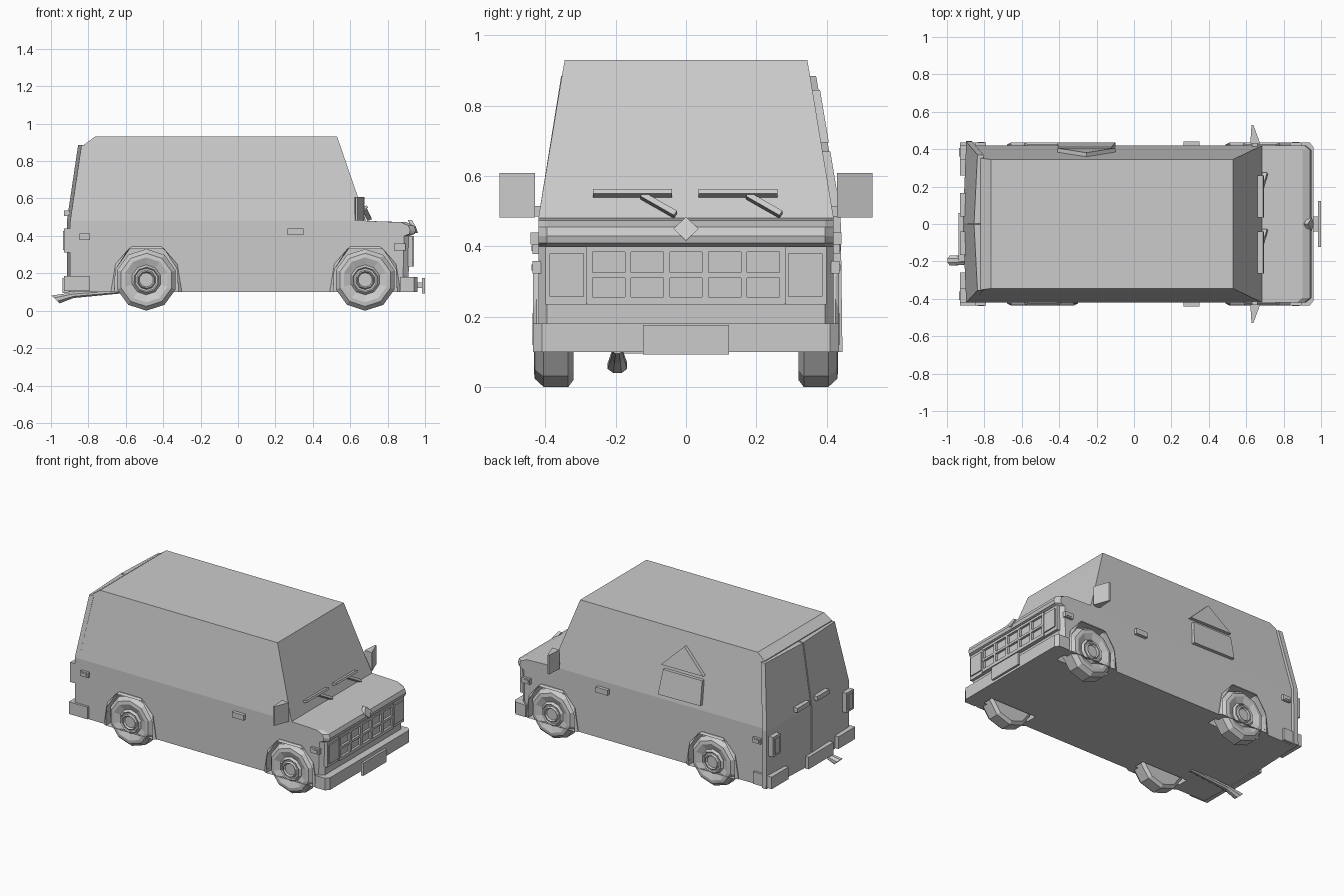
import bpy, bmesh, math
from mathutils import Vector

if "Cube" in bpy.data.objects:
    bpy.data.objects.remove(bpy.data.objects["Cube"])

grey = bpy.data.materials.new("plain_grey")
grey.use_nodes = True
COLOUR = (0.6, 0.6, 0.6, 1)
grey.diffuse_color = COLOUR
grey.node_tree.nodes["Principled BSDF"].inputs["Base Color"].default_value = COLOUR


def loft(name, rings, caps=True):
    """Skin a list of equal-length point rings."""
    bm = bmesh.new()
    loops = [[bm.verts.new(p) for p in ring] for ring in rings]
    for a, b in zip(loops, loops[1:]):
        n = len(a)
        for i in range(n):
            j = (i + 1) % n
            bm.faces.new((a[i], a[j], b[j], b[i]))
    if caps:
        bm.faces.new(loops[0][::-1])
        bm.faces.new(loops[-1])
    bmesh.ops.recalc_face_normals(bm, faces=bm.faces)
    mesh = bpy.data.meshes.new(name)
    bm.to_mesh(mesh)
    bm.free()
    mesh.materials.append(grey)
    ob = bpy.data.objects.new(name, mesh)
    bpy.context.collection.objects.link(ob)
    return ob


def box(name, x, y, z):
    return loft(name, [[(x[0], y[0], h), (x[1], y[0], h), (x[1], y[1], h), (x[0], y[1], h)] for h in z])


def section(x0, x1, y0, y1, z):
    return [(x0, y0, z), (x1, y0, z), (x1, y1, z), (x0, y1, z)]


def side_plate(name, points, y0, y1):
    """Extrude an x-z outline along y."""
    return loft(name, [[(x, y, z) for x, z in points] for y in (y0, y1)])


def bar(name, a, b, width, depth):
    """Flat bar between two points lying near the windscreen."""
    a, b = Vector(a), Vector(b)
    out = Vector((0.93, 0, 0.36))
    across = (b - a).cross(out).normalized() * width / 2
    lift = out * depth
    return loft(name, [[p - across, p + across, p + across + lift, p - across + lift] for p in (a, b)])


# Lower body with rounded bonnet
profile = [(-.89, .1), (.91, .1), (.918, .4), (.945, .41), (.95, .43), (.94, .455), (.9, .473), (.685, .48), (-.89, .48)]
body = loft("lower_body", [[(x - inset if x > .8 else x, y, z) for x, z in profile]
                           for y, inset in ((-.42, .03), (-.395, 0), (.395, 0), (.42, .03))])

# Tapered cabin
loft("cabin", [section(-.89, .685, -.42, .42, .48),
               section(-.82, .544, -.352, .352, .89),
               section(-.765, .53, -.345, .345, .93)])

# Wheel wells, arches and wheels
inner = [(-.17, .09), (-.165, .22), (-.095, .33), (.095, .33), (.165, .22), (.17, .09)]
outer = [(-.19, .1), (-.165, .25), (-.08, .342), (.08, .342), (.165, .25), (.19, .1)]
tyre = [(.0, .425), (.038, .425), (.045, .436), (.052, .425), (.062, .425), (.068, .432), (.08, .418),
        (.12, .433), (.142, .43), (.165, .405), (.165, .335), (.145, .32), (.0, .32)]
for end, cx in (("front", .68), ("rear", -.49)):
    for side, s in (("left", 1), ("right", -1)):
        cutter = side_plate("well_cutter", [(cx + x, z) for x, z in inner], s * .3, s * .5)
        cutter.hide_render = True
        mod = body.modifiers.new("well", 'BOOLEAN')
        mod.operation, mod.object, mod.solver = 'DIFFERENCE', cutter, 'EXACT'
        bpy.context.view_layer.objects.active = body
        bpy.ops.object.modifier_apply(modifier=mod.name)
        bpy.data.objects.remove(cutter)
        arch = [[(cx + x, s * y, max(z, .1)) for x, z in pts]
                for pts, y in ((outer, .415), (outer, .425), (inner, .435), (inner, .37), (outer, .415))]
        loft(f"{end}_{side}_arch", arch, caps=False)
        n = 10
        rings = [[(cx + max(r, .001) * math.cos(i * math.tau / n + .31), s * y,
                   .165 + max(r, .001) * math.sin(i * math.tau / n + .31)) for i in range(n)] for r, y in tyre]
        loft(f"{end}_{side}_wheel", rings)

# Rear doors
for side, y0, low, top in (("left", .004, .445, .37), ("right", -.004, -.42, -.355)):
    rings = []
    for z, x, y in ((.1, -.915, low), (.48, -.915, low - .005 if low > 0 else low), (.885, -.855, top)):
        rings.append([(x, y0, z), (x + .018, y, z), (x + .05, y, z), (x + .05, y0, z)])
    loft(f"rear_{side}_door", rings)

# Mirrored side fittings
for side, s in (("left", 1), ("right", -1)):
    ys = sorted((s * .41, s * .442))
    box(f"{side}_door_handle", (.265, .35), ys, (.405, .44))
    for end, xs, zs in (("front", (.835, .895), (.322, .358)), ("rear", (-.847, -.79), (.378, .412))):
        box(f"{end}_{side}_marker_lamp", xs, sorted((s * .41, s * .436)), zs)
        box(f"{end}_{side}_marker_lens", (xs[0] + .01, xs[1] - .01), sorted((s * .43, s * .439)),
            (zs[0] + .009, zs[1] - .009))
    loft(f"{side}_mirror", [[(.622, s * .43, z), (.675, s * .43, z), (.638, s * .53, z), (.628, s * .53, z)]
                            for z in (.482, .608)])
    box(f"{side}_mirror_arm", (.63, .66), sorted((s * .4, s * .44)), (.485, .515))
    box(f"{side}_tail_lamp", (-.93, -.89), sorted((s * .345, s * .42)), (.31, .44))
    box(f"{side}_tail_lens", (-.936, -.92), sorted((s * .36, s * .405)), (.325, .425))
    box(f"rear_{side}_handle", (-.93, -.89), sorted((s * .04, s * .165)), (.505, .535))
    # Rear bumper corners
    box(f"rear_{side}_bumper", (-.93, -.9), sorted((s * .26, s * .435)), (.105, .185))
    box(f"rear_{side}_bumper_end", (-.91, -.795), sorted((s * .4, s * .435)), (.105, .185))

box("rear_plate", (-.937, -.9), (-.2, .06), (.095, .175))

# Left side window: lower pane and triangular upper pane following the wall
for name, pts in (("left_lower_pane", [(-.41, .515), (-.1, .51), (-.12, .67), (-.405, .67)]),
                  ("left_upper_pane", [(-.41, .698), (-.1, .695), (-.255, .845)])):
    loft(name, [[(x, .42 - .166 * (z - .48) + d, z) for x, z in pts] for d in (-.01, .022)])

# Front bumper and plate
loft("front_bumper", [[(.865, -.435, z), (.94, -.435, z), (.96, -.41, z), (.96, .41, z),
                       (.94, .435, z), (.865, .435, z)] for z in (.1, .18)])
box("front_plate", (.984, 1.0), (-.122, .122), (.092, .176))
box("front_plate_bracket", (.95, .985), (-.04, .04), (.12, .15))

# Grille: backing with raised rails, posts and lamps
box("grille_backing", (.9, .925), (-.4, .4), (.235, .4))
for i, z in enumerate(((.235, .256), (.31, .325), (.384, .4))):
    box(f"grille_rail_{i + 1}", (.91, .94), (-.28, .28), z)
for i in range(6):
    y = -.275 + i * .11
    box(f"grille_post_{i + 1}", (.91, .939), (y - .009, y + .009), (.236, .399))
for side, s in (("left", 1), ("right", -1)):
    box(f"{side}_headlamp_surround", (.91, .932), sorted((s * .28, s * .4)), (.235, .4))
    box(f"{side}_headlamp", (.92, .94), sorted((s * .29, s * .388)), (.257, .38))

# Diamond bonnet ornament
loft("bonnet_ornament", [[(x, -.036, .45), (x + .012, 0, .416), (x, .036, .45), (x - .02, 0, .484)]
                         for x in (.928, .95)])

# Wipers
for side, y in (("right", -.265), ("left", .035)):
    bar(f"{side}_wiper_blade", (.664, y, .546), (.664, y + .225, .546), .014, .03)
    bar(f"{side}_wiper_arm", (.664, y + .14, .54), (.69, y + .235, .486), .016, .025)

# Exhaust pipe with flared slanted tip
pipe = [(-.6, .105, .015, 0), (-.88, .083, .022, 0), (-.975, .06, .03, -.8)]
loft("exhaust_pipe", [[(x + slant * r * math.sin(a), -.195 + r * math.cos(a), z + r * math.sin(a) * .75)
                       for a in [i * math.tau / 8 + .39 for i in range(8)]] for x, z, r, slant in pipe])
